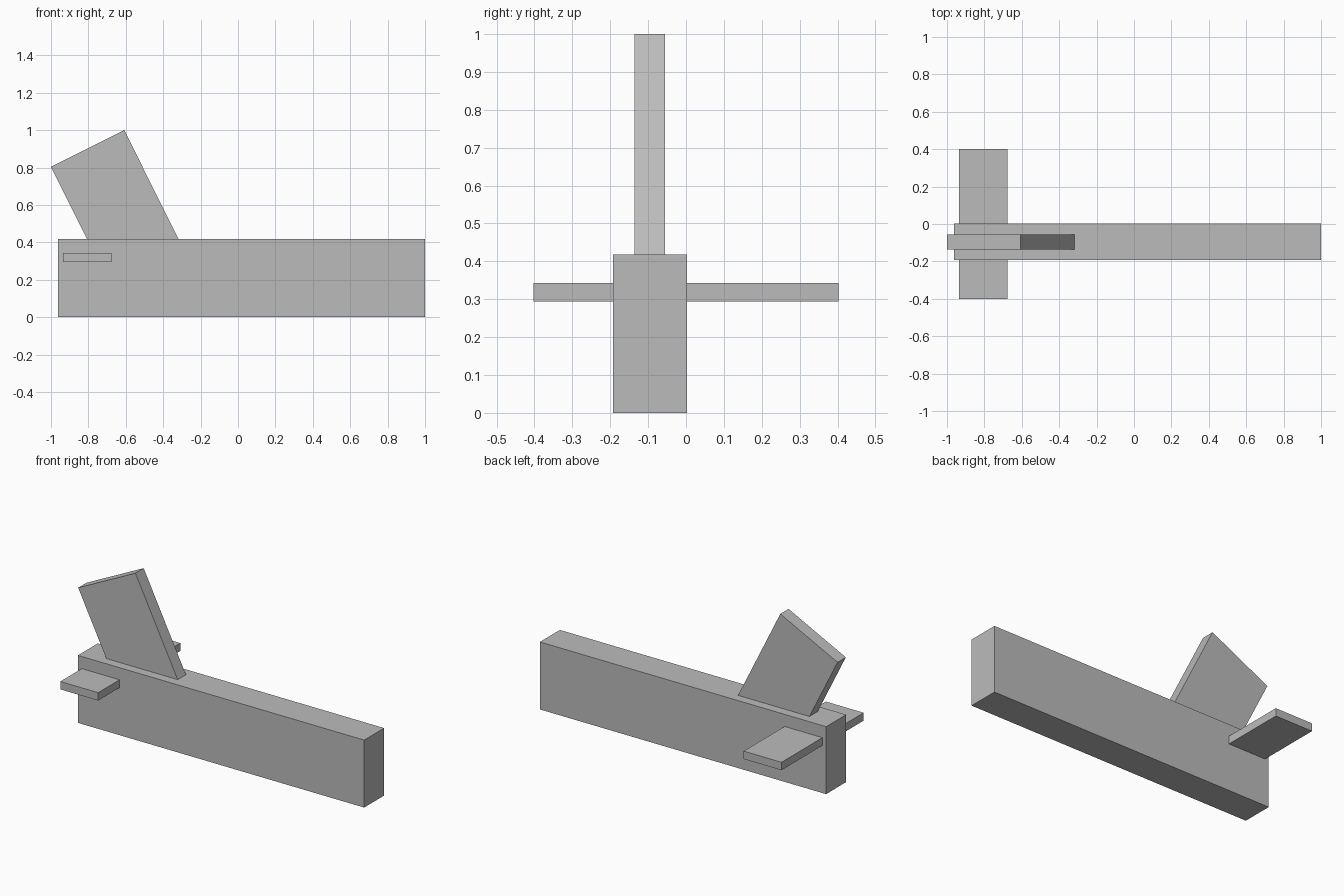
import bpy
from math import atan2
from mathutils import Vector, Matrix

if "Cube" in bpy.data.objects:
    bpy.data.objects.remove(bpy.data.objects["Cube"])

grey = bpy.data.materials.new("plain_grey")
grey.diffuse_color = (0.5, 0.5, 0.5, 1)
grey.use_nodes = True
grey.node_tree.nodes["Principled BSDF"].inputs["Base Color"].default_value = grey.diffuse_color


def box(name, lo, hi, matrix=Matrix()):
    """Box between two corners, placed by a matrix."""
    lo, hi = Vector(lo), Vector(hi)
    bpy.ops.mesh.primitive_cube_add(size=1)
    ob = bpy.context.object
    ob.name = ob.data.name = name
    size = Matrix.Diagonal((*(hi - lo), 1))
    ob.data.transform(matrix @ Matrix.Translation((lo + hi) / 2) @ size)
    ob.data.materials.append(grey)
    return ob


# Long upright beam
box("body", (-0.962, -0.193, 0), (1.0, 0.002, 0.418))

# Flat plank crossing the rear of the body
box("cross_plank", (-0.936, -0.402, 0.294), (-0.677, 0.402, 0.343))

# Tilted plate, hung from its top left corner and sunk into the body
tilt = Matrix.Translation((-1.0, 0, 0.805)) @ Matrix.Rotation(-atan2(0.195, 0.392), 4, 'Y')
box("tilted_fin", (0, -0.136, -0.652), (0.438, -0.055, 0), tilt)
